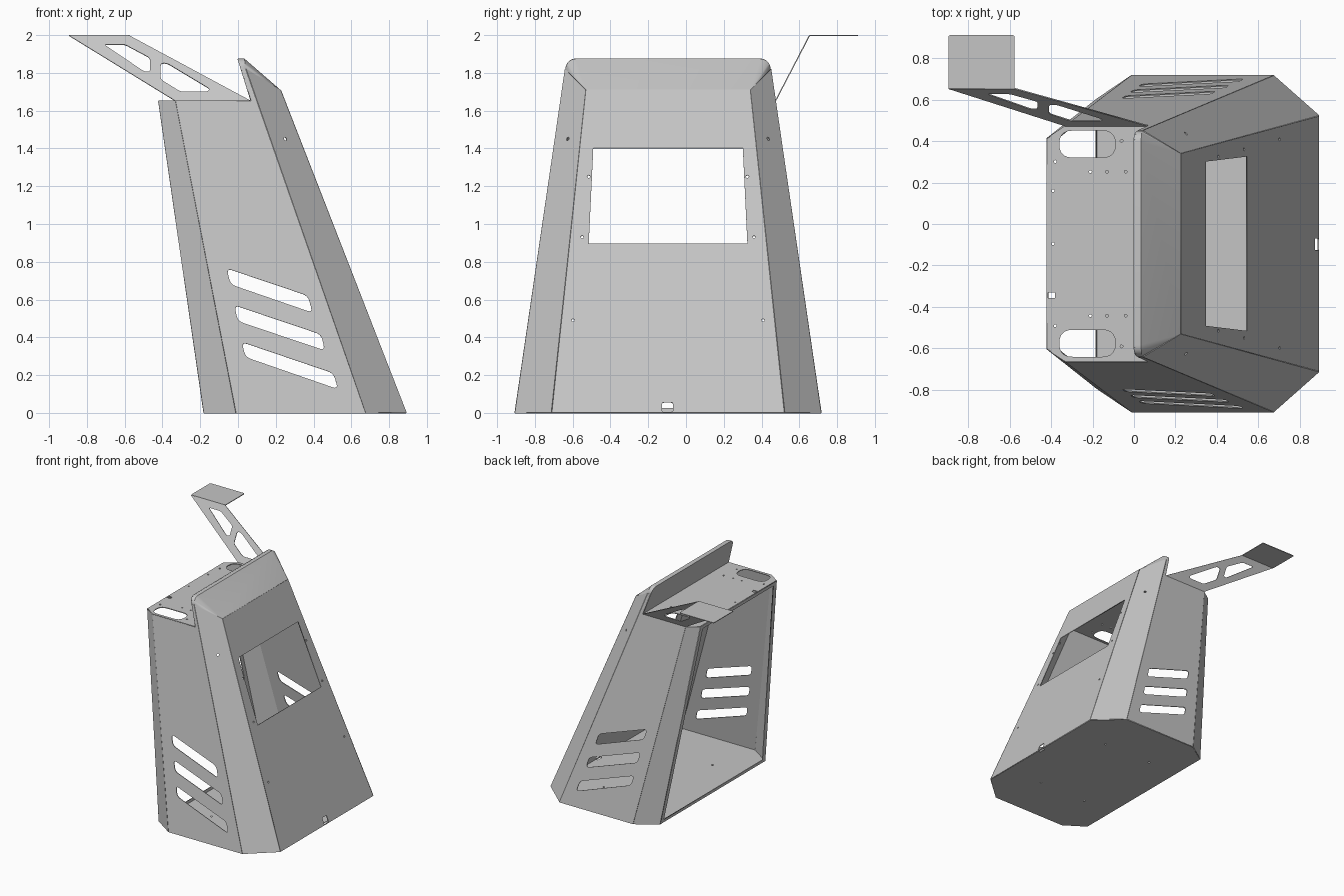
import bpy, bmesh, math
from mathutils import Vector, Matrix

cube = bpy.data.objects.get("Cube")
if cube:
    bpy.data.objects.remove(cube)

CY = -0.095          # symmetry plane of the housing
TOP = 1.65           # height of the top plate
THICK = 0.003        # half thickness of the sheet metal

grey = bpy.data.materials.new("sheet metal grey")
grey.use_nodes = True
grey.diffuse_color = (0.56, 0.56, 0.56, 1)
grey.node_tree.nodes["Principled BSDF"].inputs["Base Color"].default_value = (0.56, 0.56, 0.56, 1)


def P(x, d, z):
    """Point at distance d from the symmetry plane."""
    return Vector((x, CY + d, z))


def flip(p):
    return Vector((p.x, 2 * CY - p.y, p.z))


def sym(half):
    """Close a half outline with its mirror image."""
    return half + [flip(p) for p in reversed(half)]


def rounded(pts, r, steps=5):
    """Round the corners of a closed outline."""
    out = []
    for i, p in enumerate(pts):
        a, b = pts[i - 1] - p, pts[(i + 1) % len(pts)] - p
        a = p + a.normalized() * min(r, a.length * 0.49)
        b = p + b.normalized() * min(r, b.length * 0.49)
        for k in range(steps + 1):
            t = k / steps
            out.append(a * (1 - t) ** 2 + p * 2 * t * (1 - t) + b * t * t)
    return out


def sheet(name, outline, holes=(), dots=(), dot_r=0.008):
    """Thin flat plate with cut-outs and round screw holes."""
    n = Vector()
    for i, p in enumerate(outline):
        n += outline[i - 1].cross(p)
    n.normalize()
    u = outline[1] - outline[0]
    u = (u - n * u.dot(n)).normalized()
    v = n.cross(u)
    o = sum(outline, Vector()) / len(outline)
    loops = [outline, *holes]
    for c in dots:
        loops.append([c + dot_r * (u * math.cos(k * math.pi / 4) + v * math.sin(k * math.pi / 4))
                      for k in range(8)])
    cu = bpy.data.curves.new(name, 'CURVE')
    cu.dimensions = '2D'
    cu.fill_mode = 'BOTH'
    cu.extrude = THICK
    for loop in loops:
        sp = cu.splines.new('POLY')
        sp.points.add(len(loop) - 1)
        for q, p in zip(sp.points, loop):
            q.co = ((p - o).dot(u), (p - o).dot(v), 0, 1)
        sp.use_cyclic_u = True
    cu.materials.append(grey)
    ob = bpy.data.objects.new(name, cu)
    bpy.context.collection.objects.link(ob)
    ob.matrix_world = Matrix.Translation(o) @ Matrix((u, v, n)).transposed().to_4x4()
    bpy.ops.object.select_all(action='DESELECT')
    ob.select_set(True)
    bpy.context.view_layer.objects.active = ob
    bpy.ops.object.convert(target='MESH')


def side_d(z):
    return 0.81 - 0.1467 * z


def S(x, z):
    return P(x, side_d(z), z)


def F(d, z):
    return P(0.89 - 0.389 * z, d, z)


def hood_back_x(z):
    return 0.07 - 0.311 * (z - TOP)


# Side walls with three slanted vents, corner panels front and back
rim_foot = S(0.04, 1.82)
side = [S(-0.01, 0), S(0.675, 0), rim_foot, S(hood_back_x(1.82), 1.82), S(0.07, TOP), S(-0.33, TOP)]
vents = [rounded([S(*q) for q in quad], 0.03) for quad in (
    ((-0.06, 0.765), (0.37, 0.62), (0.395, 0.53), (-0.04, 0.68)),
    ((-0.02, 0.57), (0.44, 0.415), (0.46, 0.33), (0.0, 0.485)),
    ((0.02, 0.375), (0.505, 0.21), (0.53, 0.125), (0.04, 0.295)))]
front_corner = [S(0.675, 0), F(0.615, 0), F(0.435, 1.71), rim_foot]
back_corner = [S(-0.01, 0), P(-0.18, 0.697, 0), P(-0.42, 0.505, TOP), S(-0.33, TOP)]
corner_dot = P(0.25, 0.53, 1.45)
for label, m in (("left", lambda p: p), ("right", flip)):
    sheet("side_wall_" + label, [m(p) for p in side], [[m(p) for p in h] for h in vents])
    sheet("front_corner_" + label, [m(p) for p in front_corner], (), [m(corner_dot)], 0.01)
    sheet("back_corner_" + label, [m(p) for p in back_corner])

# Front panel with screen window and cable notch
notch = rounded([F(d, z) for d, z in ((-0.032, 0.004), (0.026, 0.004), (0.026, 0.055), (-0.032, 0.055))], 0.012)
screws = [F(d, z) for d, z in ((0.42, 1.25), (0.455, 0.93), (0.503, 0.49))]
sheet("front_panel", sym([F(0.615, 0), F(0.435, 1.71)]),
      [sym([F(0.42, 0.895), F(0.396, 1.40)]), notch], screws + [flip(p) for p in screws])

# Floor
floor_holes = [P(x, d, 0) for x in (0.1, 0.55) for d in (0.4, -0.4)]
floor_notch = [P(x, d, 0) for x, d in ((0.868, -0.03), (0.885, -0.03), (0.885, 0.025), (0.868, 0.025))]
sheet("floor", sym([P(-0.18, 0.697, 0), S(-0.01, 0), S(0.675, 0), F(0.615, 0)]), [floor_notch], floor_holes)

# Top plate with two oval cable openings
oval = rounded([P(x, d, TOP) for x, d in ((-0.36, 0.415), (-0.09, 0.415), (-0.09, 0.545), (-0.36, 0.545))], 0.064)
small_slot = [P(x, d, TOP) for x, d in ((-0.42 + 0.006, -0.262), (-0.38, -0.262), (-0.38, -0.234), (-0.414, -0.234))]
pins = [P(x, d, TOP) for x, d in ((-0.21, 0.347), (-0.13, 0.347), (-0.04, 0.347), (-0.06, 0.495), (-0.38, 0.396))]
sheet("top_plate", sym([P(-0.42, 0.505, TOP), S(-0.33, TOP), S(0.07, TOP)]),
      [oval, [flip(p) for p in oval], small_slot],
      pins + [flip(p) for p in pins] + [P(-0.39, 0, TOP), P(-0.39, 0.255, TOP)], 0.007)


# Narrow return flange around the open back
def B(inset, z):
    t = z / TOP
    return P(-0.18 - 0.24 * t, 0.697 - 0.192 * t - inset, z)


sheet("rear_flange", sym([B(0, 0), B(0, TOP)]), [sym([B(0.04, 0.025), B(0.04, TOP - 0.03)])])

# Hood: rounded upper rim blending into the front panel
arc = []
for k in range(9):
    a = k / 8 * math.pi / 2
    arc.append((0.488 + 0.055 * math.cos(a), 1.82 + 0.055 * math.sin(a)))
sheet("hood_back", sym([S(0.07, TOP)] + [P(hood_back_x(z), d, z) for d, z in arc]))

bm = bmesh.new()
front_half = [P(0.04 - 0.1 * (z - 1.82), d, z) for d, z in arc]
back_half = [P(hood_back_x(z), d, z) for d, z in arc]
front = [bm.verts.new(p) for p in sym(front_half)]
back = [bm.verts.new(p) for p in sym(back_half)]
left, right = (bm.verts.new(p) for p in (F(0.435, 1.71), F(-0.435, 1.71)))
mid = len(arc) - 1
for i in range(len(front) - 1):
    f0, f1 = front[i], front[i + 1]
    bm.faces.new((f0, f1, back[i + 1], back[i]))
    if i == mid:
        bm.faces.new((f0, left, right, f1))
    else:
        bm.faces.new((f0, left if i < mid else right, f1))
bmesh.ops.recalc_face_normals(bm, faces=bm.faces)
me = bpy.data.meshes.new("hood")
bm.to_mesh(me)
bm.free()
me.materials.append(grey)
hood = bpy.data.objects.new("hood", me)
bpy.context.collection.objects.link(hood)
bpy.ops.object.select_all(action='DESELECT')
hood.select_set(True)
bpy.context.view_layer.objects.active = hood
bpy.ops.object.shade_smooth_by_angle(angle=math.radians(40))


# Raised arm with lightening cut-outs and flat end tab
def A(x, z):
    return Vector((x, 0.473 + 0.52 * (z - TOP), z))


END = 2 - THICK
cutouts = [rounded([A(*q) for q in pts], 0.018) for pts in (
    ((-0.71, 1.95), (-0.60, 1.95), (-0.465, 1.878), (-0.465, 1.805), (-0.495, 1.805)),
    ((-0.41, 1.85), (-0.375, 1.85), (-0.15, 1.715), (-0.16, 1.70), (-0.305, 1.70), (-0.41, 1.765)))]
sheet("arm", [A(-0.33, TOP), A(0.07, TOP), A(-0.575, END), A(-0.895, END)], cutouts)
tab = [Vector((x, y, END)) for x, y in ((-0.895, 0.653), (-0.575, 0.653), (-0.575, 0.91), (-0.895, 0.91))]
sheet("arm_tab", rounded(tab, 0.01))
